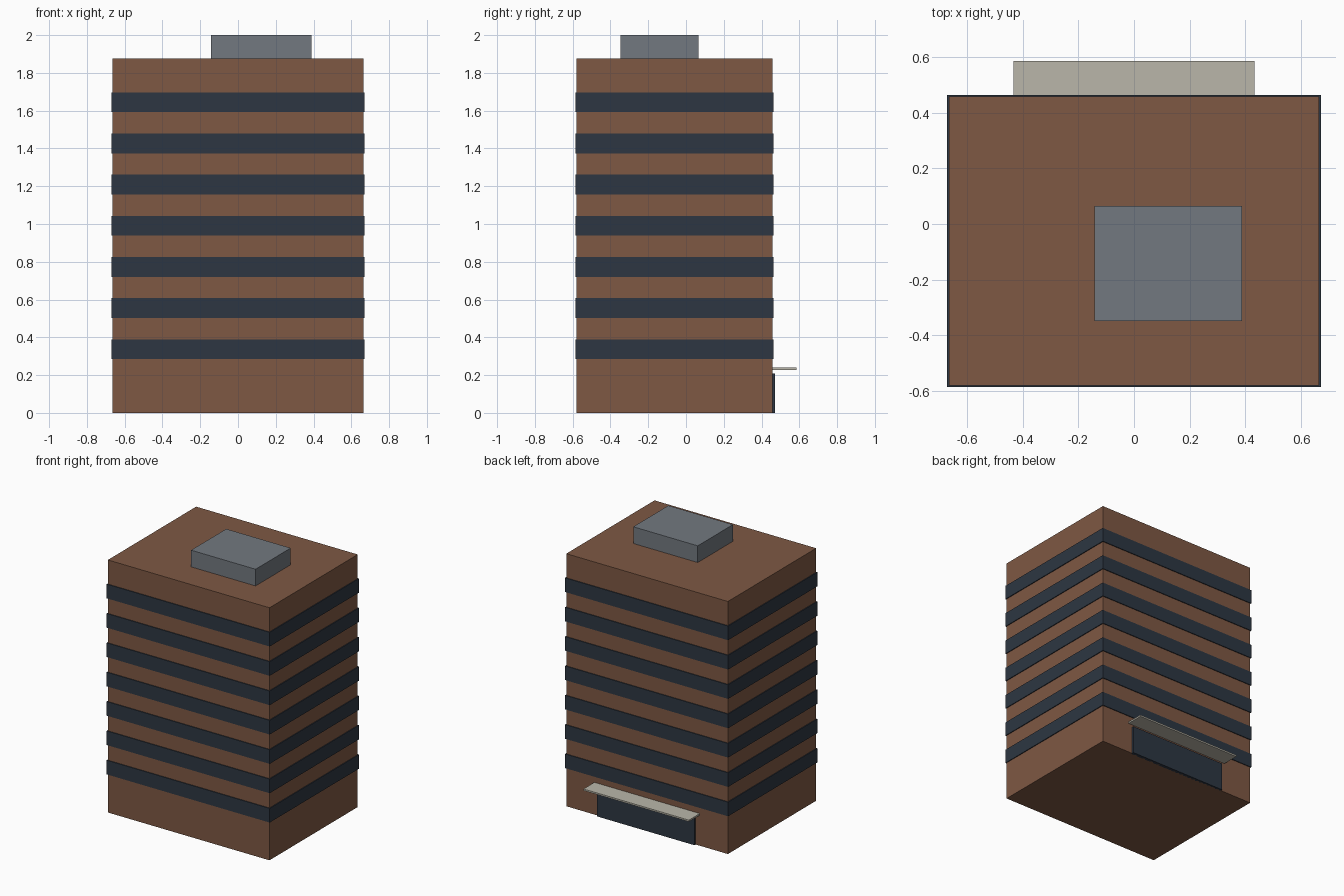
import bpy

if "Cube" in bpy.data.objects:
    bpy.data.objects.remove(bpy.data.objects["Cube"])


def material(name, rgb):
    m = bpy.data.materials.new(name)
    m.diffuse_color = (*rgb, 1.0)
    m.use_nodes = True
    m.node_tree.nodes["Principled BSDF"].inputs["Base Color"].default_value = m.diffuse_color
    return m


def box(name, x, y, z, mat):
    """Axis-aligned box from (min, max) ranges."""
    bpy.ops.mesh.primitive_cube_add(size=1)
    o = bpy.context.object
    o.name = name
    o.location = [(r[0] + r[1]) / 2 for r in (x, y, z)]
    o.scale = [r[1] - r[0] for r in (x, y, z)]
    bpy.ops.object.transform_apply(location=False, rotation=False, scale=True)
    o.data.materials.append(mat)
    return o


brick = material("brick", (0.21, 0.098, 0.057))
glass = material("dark_glass", (0.026, 0.037, 0.054))
metal = material("grey_metal", (0.17, 0.19, 0.215))
concrete = material("pale_concrete", (0.49, 0.47, 0.40))

# Main block
HALF, FRONT, BACK, TOP = 0.664, -0.579, 0.457, 1.876
box("main_block", (-HALF, HALF), (FRONT, BACK), (0, TOP), brick)

# Window bands wrapping every upper floor
PROUD = 0.006
for i in range(7):
    z = 0.284 + i * 0.218
    box(f"window_band_{i + 1}", (-HALF - PROUD, HALF + PROUD),
        (FRONT - PROUD, BACK + PROUD), (z, z + 0.105), glass)

# Rooftop plant room
box("roof_plant_room", (-0.142, 0.388), (-0.348, 0.065), (TOP, 2.0), metal)

# Entrance on the back side: glazed doors under a thin canopy
box("entrance_glazing", (-0.40, 0.40), (BACK - 0.01, 0.471), (0, 0.209), glass)
box("entrance_canopy", (-0.433, 0.433), (BACK, 0.585), (0.227, 0.239), concrete)
